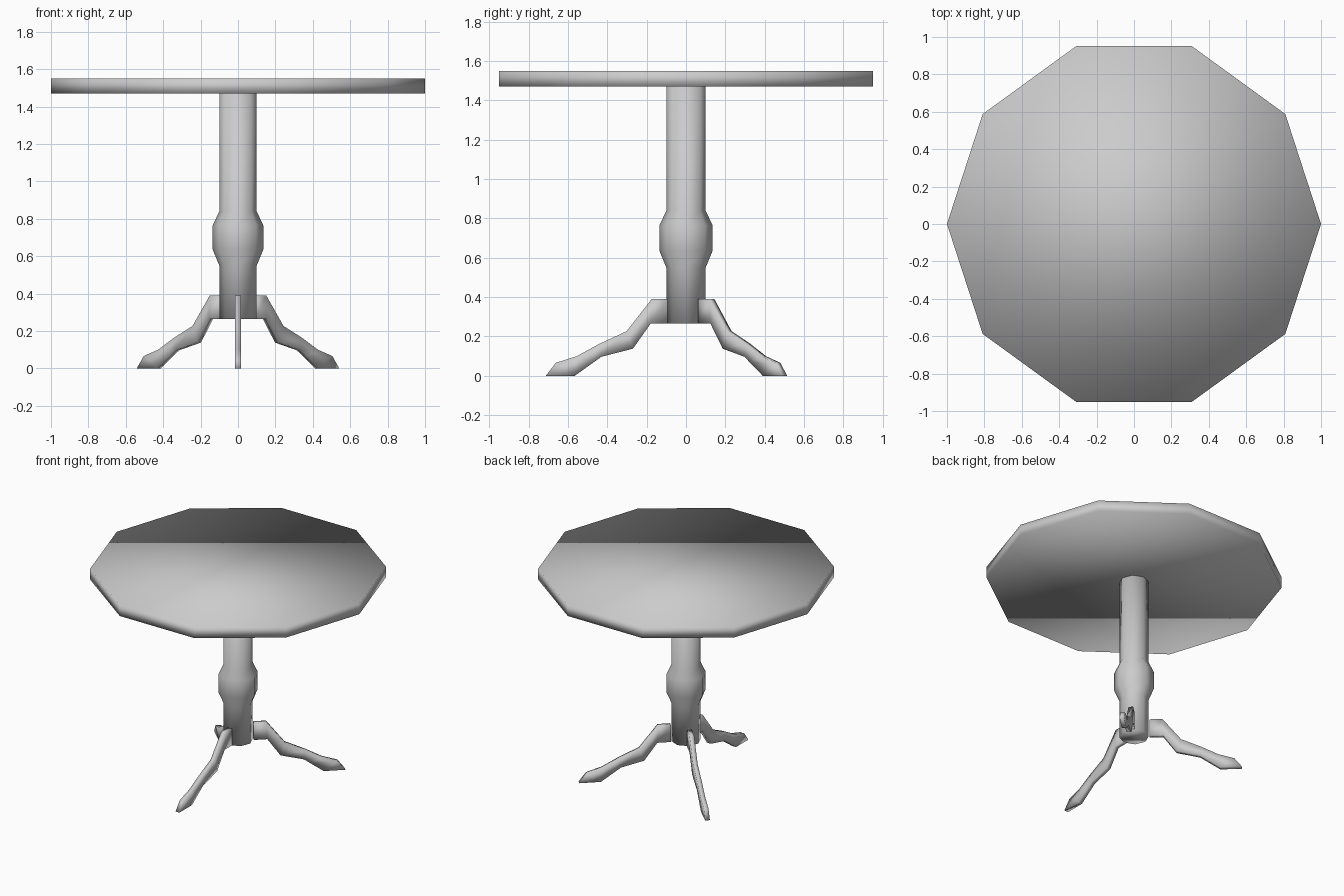
import bpy, bmesh
from math import sin, cos, pi, radians
from mathutils import Matrix

if "Cube" in bpy.data.objects:
    bpy.data.objects.remove(bpy.data.objects["Cube"])


def make_object(name, bm):
    bmesh.ops.recalc_face_normals(bm, faces=bm.faces)
    for f in bm.faces:
        f.smooth = True
    me = bpy.data.meshes.new(name)
    bm.to_mesh(me)
    bm.free()
    ob = bpy.data.objects.new(name, me)
    bpy.context.collection.objects.link(ob)
    return ob


def lathe(name, profile, sides):
    """Stack of polygon rings (radius, z), capped at both ends."""
    bm = bmesh.new()
    rings = [[bm.verts.new((r * cos(2 * pi * i / sides), r * sin(2 * pi * i / sides), z))
              for i in range(sides)] for r, z in profile]
    for a, b in zip(rings, rings[1:]):
        for i in range(sides):
            j = (i + 1) % sides
            bm.faces.new((a[i], a[j], b[j], b[i]))
    bm.faces.new(rings[0][::-1])
    bm.faces.new(rings[-1])
    return make_object(name, bm)


def leg(name, angle, shift):
    """Flat leg cut from matching upper and lower outlines, turned outward."""
    bm = bmesh.new()
    sections = []
    for (us, uz), (ls, lz) in zip(UPPER, LOWER):
        sections.append([bm.verts.new((s + shift, w, z)) for s, z, w in
                         ((us, uz, -HALF), (us, uz, HALF), (ls, lz, HALF), (ls, lz, -HALF))])
    for a, b in zip(sections, sections[1:]):
        for i in range(4):
            j = (i + 1) % 4
            bm.faces.new((a[i], a[j], b[j], b[i]))
    bm.faces.new(sections[0])
    bm.faces.new(sections[-1][::-1])
    bm.transform(Matrix.Rotation(radians(angle), 4, 'Z'))
    return make_object(name, bm)


# Ten-sided table top
lathe("table_top", [(1.0, 1.47), (1.0, 1.55)], 10)

# Column with a bulge
lathe("column", [(0.10, 0.265), (0.10, 0.55), (0.135, 0.635), (0.135, 0.765),
                 (0.10, 0.84), (0.10, 1.47)], 8)

# Three curved legs: (distance from the centre, height)
HALF = 0.016
UPPER = [(0.088, 0.39), (0.175, 0.39), (0.302, 0.227), (0.44, 0.163), (0.556, 0.10),
         (0.662, 0.066), (0.713, 0.0)]
LOWER = [(0.088, 0.265), (0.18, 0.265), (0.27, 0.138), (0.43, 0.097), (0.475, 0.065),
         (0.566, 0.0), (0.58, 0.0)]
leg("front_leg", -90, 0.0)
leg("right_leg", 43.5, 0.018)
leg("left_leg", 136.5, 0.018)
